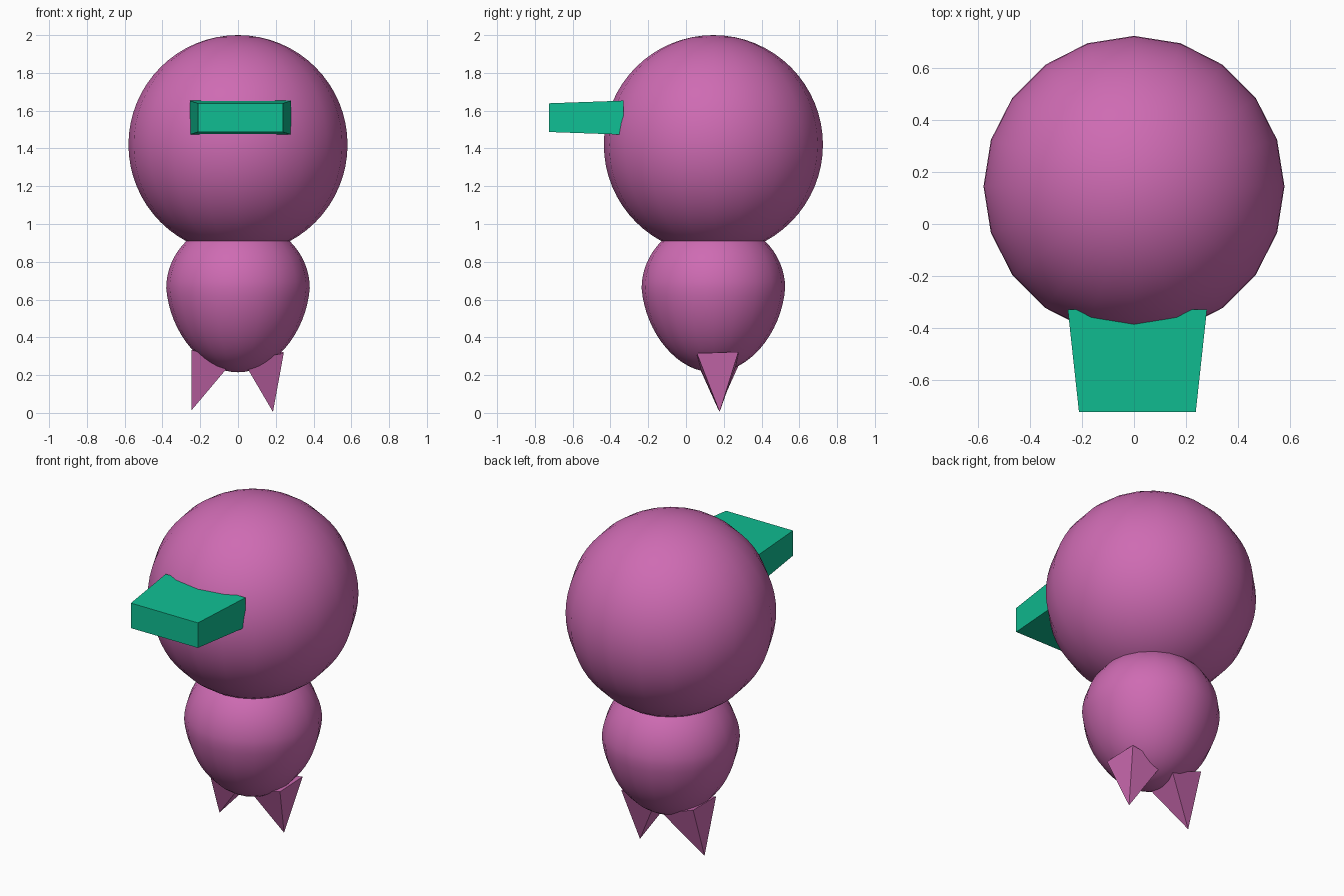
import bpy, bmesh
from math import radians, sqrt
from mathutils import Matrix, Euler

if "Cube" in bpy.data.objects:
    bpy.data.objects.remove(bpy.data.objects["Cube"])


def material(name, color):
    m = bpy.data.materials.new(name)
    m.diffuse_color = color
    m.use_nodes = True
    m.node_tree.nodes["Principled BSDF"].inputs["Base Color"].default_value = m.diffuse_color
    return m


pink = material("pink", (0.62, 0.147, 0.45, 1))
green = material("green", (0.005, 0.515, 0.29, 1))


def add_object(name, bm, mat, smooth=False):
    bmesh.ops.recalc_face_normals(bm, faces=bm.faces[:])
    me = bpy.data.meshes.new(name)
    bm.to_mesh(me)
    bm.free()
    me.materials.append(mat)
    for p in me.polygons:
        p.use_smooth = smooth
    ob = bpy.data.objects.new(name, me)
    bpy.context.collection.objects.link(ob)
    return ob


def ball(name, radius, loc, shape=None):
    bm = bmesh.new()
    bmesh.ops.create_uvsphere(bm, u_segments=20, v_segments=32, radius=radius)
    if shape:
        for v in bm.verts:
            shape(v.co)
    ob = add_object(name, bm, pink, smooth=True)
    ob.location = loc
    return ob


# Head
ball("head", 0.58, (0, 0.145, 1.42))


# Egg-shaped body: shallow top, long tapering bottom
def egg(co):
    t = co.z / 0.38
    if t > 0:
        co.z = 0.36 * t
    else:
        taper = 1 + 0.09 * t
        co.x *= taper
        co.y *= taper
        co.z = 0.445 * t


ball("body", 0.38, (0, 0.145, 0.66), egg)


# Legs: square pyramids standing on their points
def leg(name, tip, tilt_x, tilt_y):
    height, half_width = 0.30, 0.11
    bm = bmesh.new()
    bmesh.ops.create_cone(
        bm, cap_ends=True, segments=4, radius1=0, radius2=half_width * sqrt(2),
        depth=height,
        matrix=Matrix.Translation((0, 0, height / 2)) @ Matrix.Rotation(radians(45), 4, 'Z'))
    bmesh.ops.remove_doubles(bm, verts=bm.verts[:], dist=1e-5)
    ob = add_object(name, bm, pink)
    ob.location = tip
    ob.rotation_euler = Euler((radians(tilt_x), radians(tilt_y), 0))


leg("right_leg", (0.185, 0.178, 0.005), 2, -10)
leg("left_leg", (-0.245, 0.172, 0.015), 0, 20)

# Beak: box narrowing toward the front
bm = bmesh.new()
bmesh.ops.create_cube(bm, size=2)
for v in bm.verts:
    front = v.co.y < 0
    v.co.x *= 0.225 if front else 0.268
    v.co.z *= 0.076 if front else 0.09
    v.co.y = -0.725 if front else -0.33
beak = add_object("beak", bm, green)
beak.location = (0.013, 0, 1.563)
